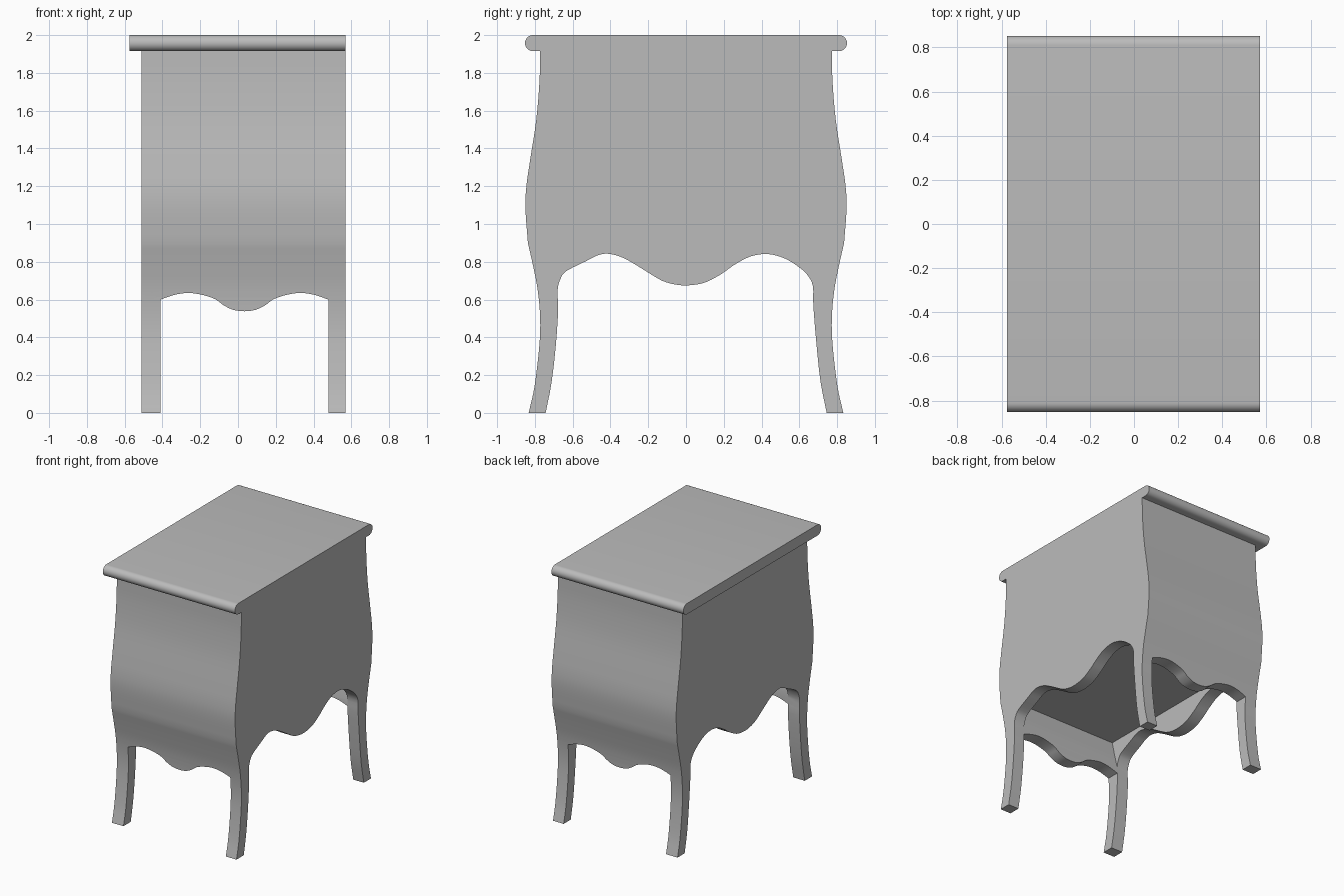
import bpy
import bmesh
import math
from mathutils import Vector

cube = bpy.data.objects.get("Cube")
if cube:
    bpy.data.objects.remove(cube, do_unlink=True)

GREY = (0.5, 0.5, 0.5, 1)
mat = bpy.data.materials.new("plain grey")
mat.use_nodes = True
mat.diffuse_color = GREY
mat.node_tree.nodes["Principled BSDF"].inputs["Base Color"].default_value = GREY


def smooth_path(points, steps=4):
    """Catmull-Rom curve through 2D points."""
    p = [Vector(q) for q in points]
    p = [2 * p[0] - p[1]] + p + [2 * p[-1] - p[-2]]
    out = []
    for a, b, c, d in zip(p, p[1:], p[2:], p[3:]):
        for i in range(steps):
            t = i / steps
            out.append(0.5 * (2 * b + (c - a) * t + (2 * a - 5 * b + 4 * c - d) * t ** 2
                              + (3 * b - a - 3 * c + d) * t ** 3))
    return out + [p[-2]]


def mirrored(path):
    return [(-y, z) for y, z in reversed(path)]


def prism(name, outline, axis, start, end):
    """Extrude a closed outline along x or y."""
    bm = bmesh.new()
    place = (lambda a, b, d: (d, a, b)) if axis == "x" else (lambda a, b, d: (a, d, b))
    face = bm.faces.new([bm.verts.new(place(a, b, start)) for a, b in outline])
    moved = bmesh.ops.extrude_face_region(bm, geom=[face])["geom"]
    shift = place(0, 0, end - start)
    bmesh.ops.translate(bm, vec=shift, verts=[v for v in moved if isinstance(v, bmesh.types.BMVert)])
    bmesh.ops.recalc_face_normals(bm, faces=bm.faces)
    mesh = bpy.data.meshes.new(name)
    bm.to_mesh(mesh)
    bm.free()
    mesh.materials.append(mat)
    obj = bpy.data.objects.new(name, mesh)
    bpy.context.collection.objects.link(obj)
    return obj


def activate(obj):
    bpy.ops.object.select_all(action="DESELECT")
    obj.select_set(True)
    bpy.context.view_layer.objects.active = obj


def cut(obj, cutter):
    activate(obj)
    mod = obj.modifiers.new("cut", "BOOLEAN")
    mod.operation = "DIFFERENCE"
    mod.solver = "EXACT"
    mod.object = cutter
    bpy.ops.object.modifier_apply(modifier=mod.name)
    bpy.data.objects.remove(cutter, do_unlink=True)


def shade(obj):
    activate(obj)
    bpy.ops.object.shade_smooth_by_angle(angle=math.radians(30))


BODY_X = (-0.51, 0.57)
INNER_X = (-0.41, 0.478)
TOP_Z, SLAB_Z = 2.0, 1.915

# Swelling end profile: upper belly, then the curve down into the foot
belly = smooth_path([(.772, SLAB_Z), (.776, 1.75), (.793, 1.55), (.825, 1.34),
                     (.845, 1.2), (.85, 1.08), (.837, .9)])
leg_outside = smooth_path([(.837, .9), (.81, .78), (.785, .65), (.772, .5),
                           (.777, .35), (.802, .14), (.833, 0)])
outside = [tuple(p) for p in belly + leg_outside[1:]]

# Inside of the legs and the scalloped lower edge of the long sides
lower_edge = [tuple(p) for p in smooth_path([
    (-.743, 0), (-.712, .16), (-.69, .35), (-.677, .54), (-.68, .65), (-.662, .715),
    (-.63, .753), (-.53, .803), (-.47, .833), (-.418, .843), (-.35, .828), (-.286, .796),
    (-.2, .743), (-.127, .7), (-.058, .68), (.01, .675), (.1, .69), (.19, .737),
    (.25, .78), (.34, .828), (.434, .841), (.524, .817), (.6, .77), (.645, .727),
    (.672, .67), (.674, .57), (.692, .35), (.713, .16), (.745, 0)], 3)]

body = prism("cabinet_body_and_legs", outside + lower_edge[::-1] + mirrored(outside),
             "x", *BODY_X)

# Scalloped aprons between the legs on the front and back
mid = sum(INNER_X) / 2
half = [(0, .538), (.06, .546), (.11, .57), (.155, .602),
        (.22, .624), (.295, .635), (.37, .625), (.444, .6)]
wave = smooth_path(mirrored(half)[:-1] + half)
arch = [(mid + a, b) for a, b in wave] + [(INNER_X[1], -.1), (INNER_X[0], -.1)]
cut(body, prism("apron_cutter", arch, "y", -1, 1))

# Hollow under the cabinet floor
cavity_side = [(.676, .5), (.68, .65), (.71, .77), (.735, .88)]
cut(body, prism("hollow_cutter", cavity_side + mirrored(cavity_side), "x", *INNER_X))
shade(body)

# Tabletop with rounded front and back edges, overhanging on one long side
radius = (TOP_Z - SLAB_Z) / 2
nose = []
for i in range(17):
    angle = math.pi * (i / 16 - 0.5)
    nose.append((.81 + radius * math.cos(angle), TOP_Z - radius + radius * math.sin(angle)))
top = prism("tabletop", nose + [(-y, z) for y, z in reversed(nose)], "x", -0.575, BODY_X[1])
shade(top)
